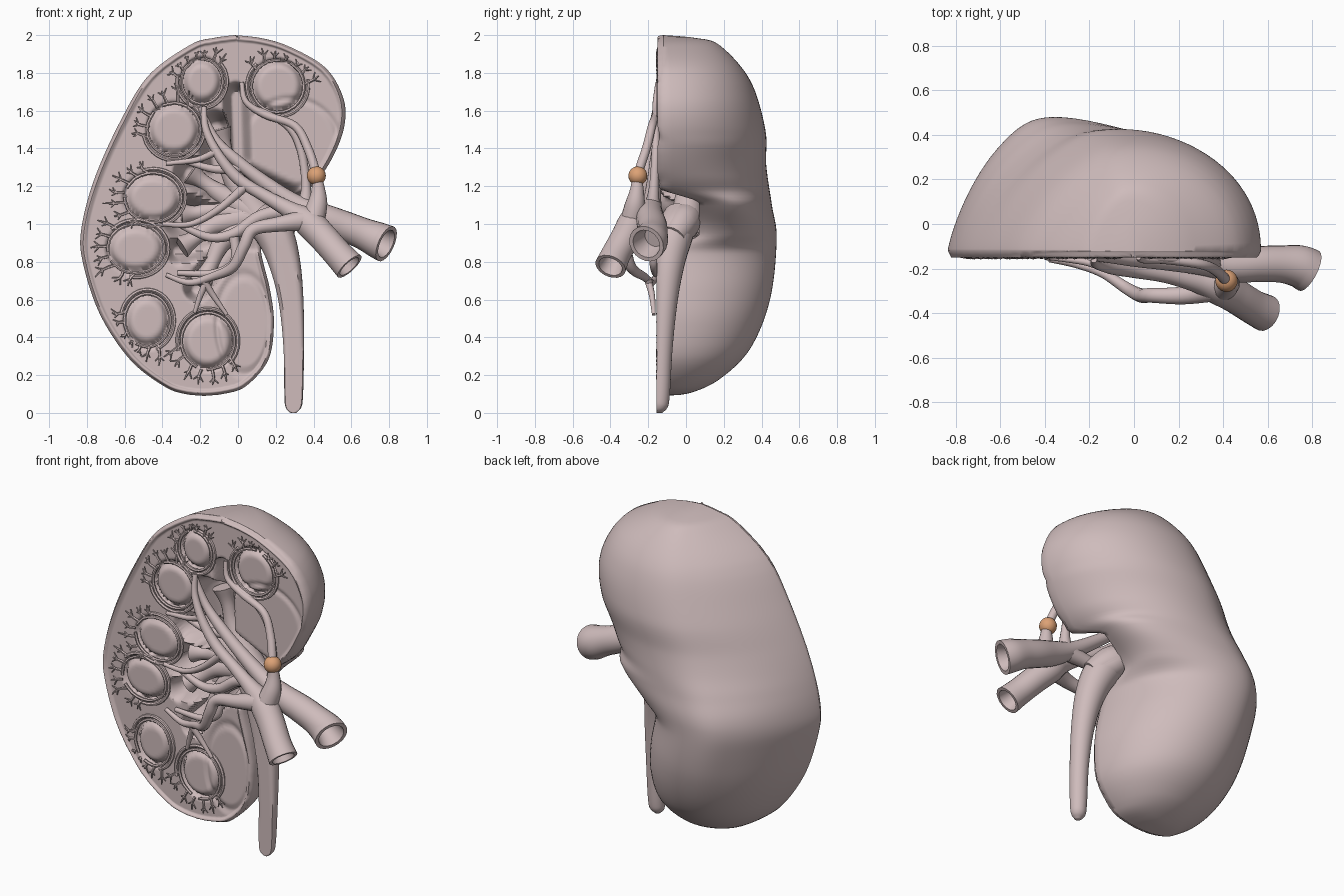
import bpy, bmesh, math, random
from mathutils import Vector

if "Cube" in bpy.data.objects:
    bpy.data.objects.remove(bpy.data.objects["Cube"])

random.seed(4)


def smooth(t):
    t = min(1.0, max(0.0, t))
    return t * t * (3 - 2 * t)


def spline(pts, n):
    """Catmull-Rom through tuples of any length, n samples per span."""
    p = [pts[0]] + list(pts) + [pts[-1]]
    out = []
    for i in range(1, len(p) - 2):
        for k in range(n):
            t = k / n
            out.append(tuple(0.5 * (2 * b + (c - a) * t + (2 * a - 5 * b + 4 * c - d) * t * t
                                    + (3 * b - a - 3 * c + d) * t ** 3)
                             for a, b, c, d in zip(p[i - 1], p[i], p[i + 1], p[i + 2])))
    return out + [tuple(pts[-1])]


def finish(bm, name, angle=50):
    bmesh.ops.recalc_face_normals(bm, faces=bm.faces)
    me = bpy.data.meshes.new(name)
    bm.to_mesh(me)
    bm.free()
    for f in me.polygons:
        f.use_smooth = True
    me.set_sharp_from_angle(angle=math.radians(angle))
    ob = bpy.data.objects.new(name, me)
    bpy.context.scene.collection.objects.link(ob)
    return ob


def tube(bm, pts, sides=12, n=6, hollow=False):
    """Tube through (x, y, z, radius); hollow opens the first end."""
    s = spline(pts, n)
    c = [Vector(p[:3]) for p in s]
    r = [p[3] for p in s]
    tan = [(c[min(i + 1, len(c) - 1)] - c[max(i - 1, 0)]).normalized() for i in range(len(c))]
    if hollow:
        t = tan[0]
        extra = [(c[0] + t * 0.1, r[0] * 0.55), (c[0] + t * 0.02, r[0] * 0.74), (c[0], r[0] * 0.78)]
        c = [e[0] for e in extra] + c
        r = [e[1] for e in extra] + r
        tan = [t] * 3 + tan
    u = tan[0].orthogonal().normalized()
    rings = []
    for i, t in enumerate(tan):
        if i:
            u = tan[i - 1].rotation_difference(t) @ u
        w = t.cross(u)
        rings.append([bm.verts.new(c[i] + r[i] * (math.cos(a) * u + math.sin(a) * w))
                      for a in (2 * math.pi * k / sides for k in range(sides))])
    for a, b in zip(rings, rings[1:]):
        for k in range(sides):
            bm.faces.new((a[k], a[k - 1], b[k - 1], b[k]))
    bm.faces.new(rings[0])
    bm.faces.new(rings[-1][::-1])


# Outlines of the cut face (x, z), top to bottom, and back depth (y, z)
LEFT = spline([(-.02, 2), (-.13, 1.985), (-.25, 1.95), (-.47, 1.79), (-.62, 1.55), (-.76, 1.24), (-.83, .97),
               (-.82, .79), (-.73, .52), (-.57, .28), (-.39, .14), (-.28, .1), (-.18, .09)], 10)
RIGHT = spline([(-.02, 2), (.12, 1.985), (.27, 1.94), (.46, 1.83), (.555, 1.675), (.565, 1.53), (.51, 1.37),
                (.41, 1.22), (.27, 1.11), (.15, .99), (.12, .87), (.17, .65), (.19, .47), (.16, .28), (.04, .14),
                (-.08, .1), (-.18, .09)], 10)
BACK = spline([(-.12, 2), (.05, 1.985), (.18, 1.945), (.34, 1.76), (.42, 1.5), (.425, 1.31), (.455, 1.1),
               (.48, .92), (.445, .6), (.34, .34), (.18, .18), (.02, .105), (-.12, .09)], 10)


def at(curve, z):
    for a, b in zip(curve, curve[1:]):
        if a[1] >= z >= b[1]:
            return a[0] + (b[0] - a[0]) * (a[1] - z) / max(1e-9, a[1] - b[1])
    return curve[0][0] if z > 1 else curve[-1][0]


# Pyramids (x, z, rx, rz) and sinus hollows (x1, z1, x2, z2, radius)
PYRAMIDS = [(-.19, 1.755, .09, .1), (.21, 1.73, .12, .12), (-.34, 1.5, .12, .12), (-.45, 1.14, .13, .11),
            (-.54, .87, .13, .11), (-.48, .49, .1, .12), (-.16, .38, .12, .13)]
LOBES = [(.28, 1.43, .24, .22), (.03, .47, .13, .24)]
SINUS = [(.3, 1.04, -.08, 1.22, .13), (-.08, 1.22, -.12, 1.5, .09), (0, 1.35, -.01, 1.68, .06),
         (-.05, 1.2, -.25, 1.27, .08), (.2, .98, -.28, 1.03, .11), (0, .92, -.32, .86, .06),
         (-.05, .88, -.22, .66, .06)]
EDGE = [Vector(p) for p in LEFT[::3] + RIGHT[::3]]


def seg(p, a, b):
    d = b - a
    return (p - a - d * min(1, max(0, (p - a).dot(d) / d.length_squared))).length


def height(x, z):
    p = Vector((x, z))
    i = min(range(len(EDGE)), key=lambda k: (EDGE[k] - p).length_squared)
    d = min(seg(p, EDGE[k], EDGE[k + 1]) for k in (max(i - 1, 0), min(i, len(EDGE) - 2))
            if 0 < (EDGE[k] - EDGE[k + 1]).length < .3)
    y = -.12 - .03 * smooth(d / .015) + .014 * smooth((d - .022) / .012)
    for px, pz, rx, rz in PYRAMIDS + LOBES:
        e = (math.hypot((x - px) / rx, (z - pz) / rz) - 1) * min(rx, rz)
        big = rx > .2 or rz > .2
        y += (.012 if big else .03) * max(0, 1 - abs(e - .012) / .02)
        if not big:
            y -= .012 * smooth(-e / .03)
    dep = max(smooth((r - seg(p, Vector((a, b)), Vector((c, e)))) / (r * .9) + .3) for a, b, c, e, r in SINUS)
    for px, pz, rx, rz in PYRAMIDS:
        dep *= smooth((math.hypot((x - px) / rx, (z - pz) / rz) - 1.1) * 5)
    return y + (.07 - y) * dep


# Kidney body: rows of carved front face plus domed back
NR, NF, NB = 150, 120, 44
bm = bmesh.new()
rows = []
for i in range(NR + 1):
    q = i / NR
    q = .6 * (1 - math.cos(math.pi * q)) / 2 + .4 * q if 0 < i < NR else q
    z = 2 - 1.91 * q
    xl, xr, yb = at(LEFT, z), at(RIGHT, z), at(BACK, z)
    row = [(x, height(x, z), z) for x in (xl + (xr - xl) * k / NF for k in range(NF + 1))]
    yl, yr = row[0][1], row[-1][1]
    fill = .09 * math.exp(-((z - 1.06) / .13) ** 2)  # fuller lip behind the hilum
    for k in range(1, NB):
        a = math.pi * k / NB
        cx = math.cos(a)
        s = math.sin(a) ** (.95 + .65 * smooth(-cx / .5) * smooth((z - .1) / .7))
        y0 = yl + (yr - yl) * smooth(cx)
        x = (xl + xr) / 2 + (xr - xl) / 2 * cx + (fill * math.sin(2 * a) if cx > 0 else 0)
        row.append((x, y0 * (1 - s) + yb * s, z))
    rows.append([bm.verts.new(v) for v in row])
for a, b in zip(rows, rows[1:]):
    for k in range(len(a)):
        bm.faces.new((a[k - 1], a[k], b[k], b[k - 1]))
bmesh.ops.remove_doubles(bm, verts=bm.verts, dist=1e-4)
finish(bm, "kidney_body", 60)

# Renal pelvis with calyces lying in the sinus
bm = bmesh.new()
for end in [(-.1, 0, 1.5), (-.25, 0, 1.27), (-.3, 0, 1.05), (-.3, -.05, .88), (-.2, -.06, .68)]:
    e = Vector(end)
    m = Vector((.02, .02, 1.08)).lerp(e, .4)
    tube(bm, [(.25, -.07, .93, .07), (.12, 0, 1.03, .085), (*m, .055), (*m.lerp(e, .6), .04), (*e, .065)], 14)
finish(bm, "renal_pelvis")

# Ureter, flattened on its cut front side
bm = bmesh.new()
tube(bm, [(.1, -.03, 1.04, .09), (.19, -.06, .95, .1), (.245, -.09, .8, .085), (.28, -.11, .6, .067),
          (.295, -.125, .35, .055), (.295, -.135, .1, .05), (.293, -.14, .03, .042), (.293, -.14, 0, .015)], 20)
for v in bm.verts:
    v.co.y = max(v.co.y, -.155)
    v.co.z = max(v.co.z, 0)
finish(bm, "ureter")

# Renal artery and its main branches
bm = bmesh.new()
tube(bm, [(.59, -.4, .775, .084), (.53, -.37, .84, .078), (.45, -.32, .93, .078), (.37, -.28, 1.01, .078),
          (.28, -.26, 1.07, .048), (.14, -.23, 1.15, .034), (0, -.21, 1.24, .032), (-.1, -.2, 1.36, .026),
          (-.17, -.18, 1.5, .02), (-.18, -.16, 1.62, .014)], 20, hollow=True)
for path in [
    [(.39, -.29, 1, .065), (.42, -.27, 1.1, .055), (.425, -.26, 1.18, .038), (.415, -.255, 1.26, .026),
     (.37, -.21, 1.4, .024), (.3, -.18, 1.52, .022), (.14, -.16, 1.58, .02), (.04, -.16, 1.65, .016),
     (.02, -.15, 1.75, .012)],
    [(.36, -.29, 1.02, .06), (.22, -.32, 1.0, .042), (.08, -.32, .97, .034), (.03, -.32, .88, .032),
     (-.03, -.29, .77, .028), (-.14, -.22, .72, .022), (-.26, -.18, .69, .018), (-.38, -.16, .73, .012)],
    [(-.16, -.2, .71, .02), (-.2, -.18, .62, .016), (-.23, -.17, .53, .01)],
    [(-.18, -.2, .7, .02), (-.13, -.18, .62, .016), (-.06, -.17, .52, .01)],
    [(.05, -.22, 1.21, .026), (-.1, -.2, 1.08, .02), (-.25, -.16, 1.0, .016), (-.4, -.15, 1.0, .012)],
    [(-.12, -.2, 1.38, .02), (-.22, -.17, 1.34, .016), (-.38, -.15, 1.32, .012)],
]:
    tube(bm, path, 12)
finish(bm, "renal_artery")

# Renal vein behind the artery
bm = bmesh.new()
tube(bm, [(.785, -.21, .895, .1), (.74, -.19, .915, .096), (.66, -.18, .95, .084), (.56, -.18, .99, .08),
          (.44, -.19, 1.04, .072), (.3, -.18, 1.11, .05), (.14, -.17, 1.22, .038), (0, -.16, 1.33, .032),
          (-.12, -.15, 1.45, .024), (-.2, -.15, 1.62, .014)], 20, hollow=True)
for path in [
    [(.35, -.18, 1.08, .045), (.36, -.17, 1.2, .026), (.33, -.16, 1.4, .022), (.25, -.16, 1.53, .02),
     (.05, -.15, 1.63, .014)],
    [(.32, -.18, 1.08, .05), (.12, -.16, 1.04, .035), (-.02, -.15, .95, .03), (-.15, -.14, .93, .024),
     (-.3, -.14, .99, .016)],
    [(-.02, -.16, .93, .028), (-.02, -.17, .8, .024), (-.13, -.16, .74, .02), (-.32, -.15, .74, .014)],
    [(.02, -.16, 1.3, .028), (-.12, -.15, 1.29, .022), (-.3, -.14, 1.34, .014)],
]:
    tube(bm, path, 12)
finish(bm, "renal_vein")


def pull(p, q):
    """Shorten p-q until q stays inside the capsule."""
    while (q - p).length > .008 and (min((e - q).length for e in EDGE) < .05 or q.x < at(LEFT, q.y)
                                     or q.x > at(RIGHT, q.y)):
        q = p.lerp(q, .85)
    return q


# Arcuate vessels around each pyramid with small twigs into the cortex
bm = bmesh.new()
for px, pz, rx, rz in PYRAMIDS:
    out = math.atan2(pz - 1.05, px)
    for gap, span, r in ((.02, 2.95, .009), (.042, 2.1, .01)):
        tube(bm, [(px + (rx + gap) * math.cos(a), -.145, pz + (rz + gap) * math.sin(a), r)
                  for a in (out + math.pi + span * (k / 12 * 2 - 1) for k in range(13))], 6, 2)
    for k in range(7):
        a = out + (k - 3) * .4
        p = Vector((px + (rx + .025) * math.cos(a), pz + (rz + .025) * math.sin(a)))
        d = a * .6 + out * .4
        tip = pull(p, p + Vector((math.cos(d), math.sin(d))) * random.uniform(.07, .12))
        mid = p.lerp(tip, .5) + Vector((random.uniform(-.01, .01), random.uniform(-.01, .01)))
        tube(bm, [(p.x, -.145, p.y, .008), (mid.x, -.152, mid.y, .007), (tip.x, -.148, tip.y, .003)], 5, 2)
        for side in (-.8, .8):
            f = pull(mid, mid + Vector((math.cos(d + side), math.sin(d + side))) * random.uniform(.025, .045))
            tube(bm, [(mid.x, -.152, mid.y, .006), (f.x, -.148, f.y, .003)], 5, 2)
finish(bm, "arcuate_vessels")

# Orange marker ball on the upper artery branch
bm = bmesh.new()
bmesh.ops.create_uvsphere(bm, u_segments=24, v_segments=16, radius=.05)
bmesh.ops.translate(bm, verts=bm.verts, vec=(.415, -.255, 1.255))
ball = finish(bm, "marker_ball")
for name, colour, obs in (("orange", (.72, .36, .18, 1), [ball]),
                          ("tissue", (.62, .5, .5, 1), [o for o in bpy.context.scene.objects if o != ball])):
    mat = bpy.data.materials.new(name)
    mat.diffuse_color = colour
    mat.use_nodes = True
    mat.node_tree.nodes["Principled BSDF"].inputs["Base Color"].default_value = mat.diffuse_color
    for ob in obs:
        ob.data.materials.append(mat)
